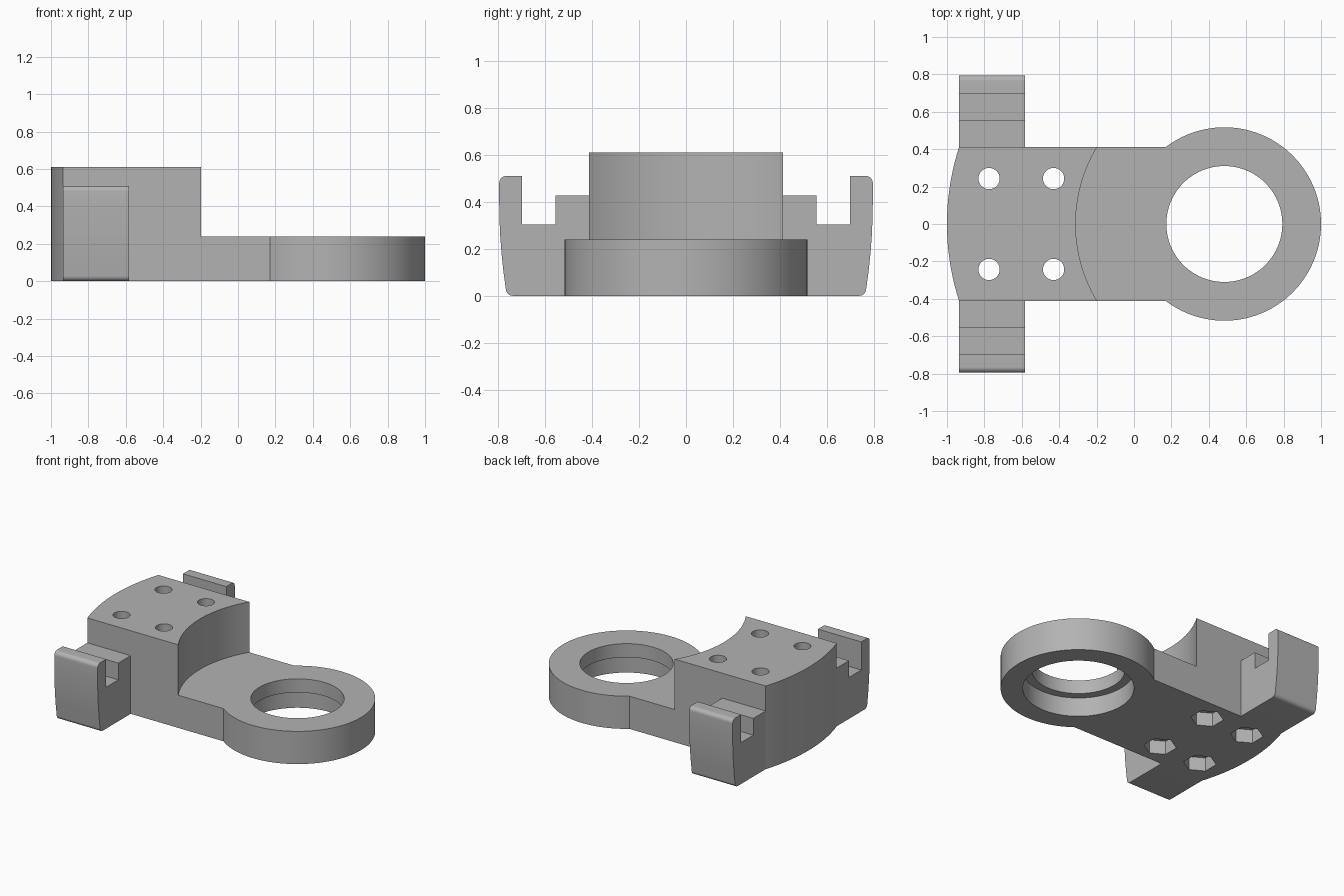
import bpy
import bmesh
from math import asin, cos, sin, pi, radians, sqrt
from mathutils import Vector

default = bpy.data.objects.get("Cube")
if default:
    bpy.data.objects.remove(default, do_unlink=True)

grey = bpy.data.materials.new("plain grey")
grey.use_nodes = True
grey.diffuse_color = (0.45, 0.45, 0.45, 1)
grey.node_tree.nodes["Principled BSDF"].inputs["Base Color"].default_value = (0.45, 0.45, 0.45, 1)

# Shared dimensions
RING_X, RING_R, BORE_R, SEAT_R = 0.483, 0.517, 0.31, 0.37
HALF_W, PLATE_H, BLOCK_H = 0.412, 0.24, 0.61
STEP_R = 0.795      # curved step, concentric with the ring
REAR_R = 1.34       # bowed rear face


def arc(cx, cy, r, start, end, steps):
    return [(cx + r * cos(start + (end - start) * i / steps),
             cy + r * sin(start + (end - start) * i / steps)) for i in range(steps + 1)]


def extrude(name, points, direction):
    """Solid made by sweeping a closed 3D outline along a direction."""
    bm = bmesh.new()
    face = bm.faces.new([bm.verts.new(p) for p in points])
    swept = bmesh.ops.extrude_face_region(bm, geom=[face])
    moved = [v for v in swept["geom"] if isinstance(v, bmesh.types.BMVert)]
    bmesh.ops.translate(bm, verts=moved, vec=Vector(direction))
    bmesh.ops.recalc_face_normals(bm, faces=bm.faces)
    mesh = bpy.data.meshes.new(name)
    bm.to_mesh(mesh)
    bm.free()
    mesh.materials.append(grey)
    obj = bpy.data.objects.new(name, mesh)
    bpy.context.collection.objects.link(obj)
    return obj


def prism(name, outline, z0, z1):
    return extrude(name, [(x, y, z0) for x, y in outline], (0, 0, z1 - z0))


def drill(name, x, y, r, z0, z1, sides, turn=0):
    cutter = prism(name, arc(x, y, r, turn, turn + 2 * pi, sides)[:-1], z0, z1)
    cutter.hide_render = True
    return cutter


def cut(obj, cutters):
    bpy.context.view_layer.objects.active = obj
    for cutter in cutters:
        mod = obj.modifiers.new("cut", "BOOLEAN")
        mod.operation = "DIFFERENCE"
        mod.solver = "EXACT"
        mod.object = cutter
        bpy.ops.object.modifier_apply(modifier=mod.name)
        bpy.data.objects.remove(cutter, do_unlink=True)


# Mounting block: bowed rear face, hollow curved front
step_a = asin(HALF_W / STEP_R)
rear_a = asin(HALF_W / REAR_R)
step_arc = arc(RING_X, 0, STEP_R, pi + step_a, pi - step_a, 32)
rear_arc = arc(REAR_R - 1, 0, REAR_R, pi - rear_a, pi + rear_a, 24)
block = prism("mounting_block", step_arc + rear_arc, 0, BLOCK_H)

# Four screw holes with hexagonal nut pockets underneath
cutters = []
for x in (-0.775, -0.43):
    for y in (-0.243, 0.243):
        cutters.append(drill("screw_hole", x, y, 0.057, -0.1, 0.8, 32))
        cutters.append(drill("nut_pocket", x, y, 0.11, -0.1, 0.1, 6, pi / 2))
cut(block, cutters)

# Neck and ring in one plate, with a stepped bore
ring_a = asin(HALF_W / RING_R)
plate = prism("ring_plate",
              step_arc[::-1] + arc(RING_X, 0, RING_R, ring_a - pi, pi - ring_a, 96), 0, PLATE_H)
cut(plate, [drill("bore", RING_X, 0, BORE_R, -0.1, 0.5, 96),
            drill("bearing_seat", RING_X, 0, SEAT_R, -0.1, 0.14, 96)])

# Side clips: shelf, slot and rounded outer lip
profile = [(HALF_W, 0), (HALF_W, 0.427), (0.555, 0.427), (0.555, 0.304), (0.697, 0.304), (0.697, 0.51)]
profile += arc(0.765, 0.48, 0.03, pi / 2, 0, 8)
profile += [(0.795 - 0.028 * t * t, 0.4 - 0.37 * t) for t in (0, 0.2, 0.4, 0.6, 0.8)]
profile += arc(0.737, 0.03, 0.03, 0, -pi / 2, 8)
clips = []
for side, name in ((1, "left_clip"), (-1, "right_clip")):
    x0 = REAR_R - 1 - sqrt(REAR_R ** 2 - HALF_W ** 2)
    clips.append(extrude(name, [(x0, side * y, z) for y, z in profile], (-0.583 - x0, 0, 0)))

# Smooth curves, sharp edges
bpy.ops.object.select_all(action="DESELECT")
for obj in [block, plate] + clips:
    obj.select_set(True)
bpy.context.view_layer.objects.active = block
bpy.ops.object.shade_smooth_by_angle(angle=radians(30))
